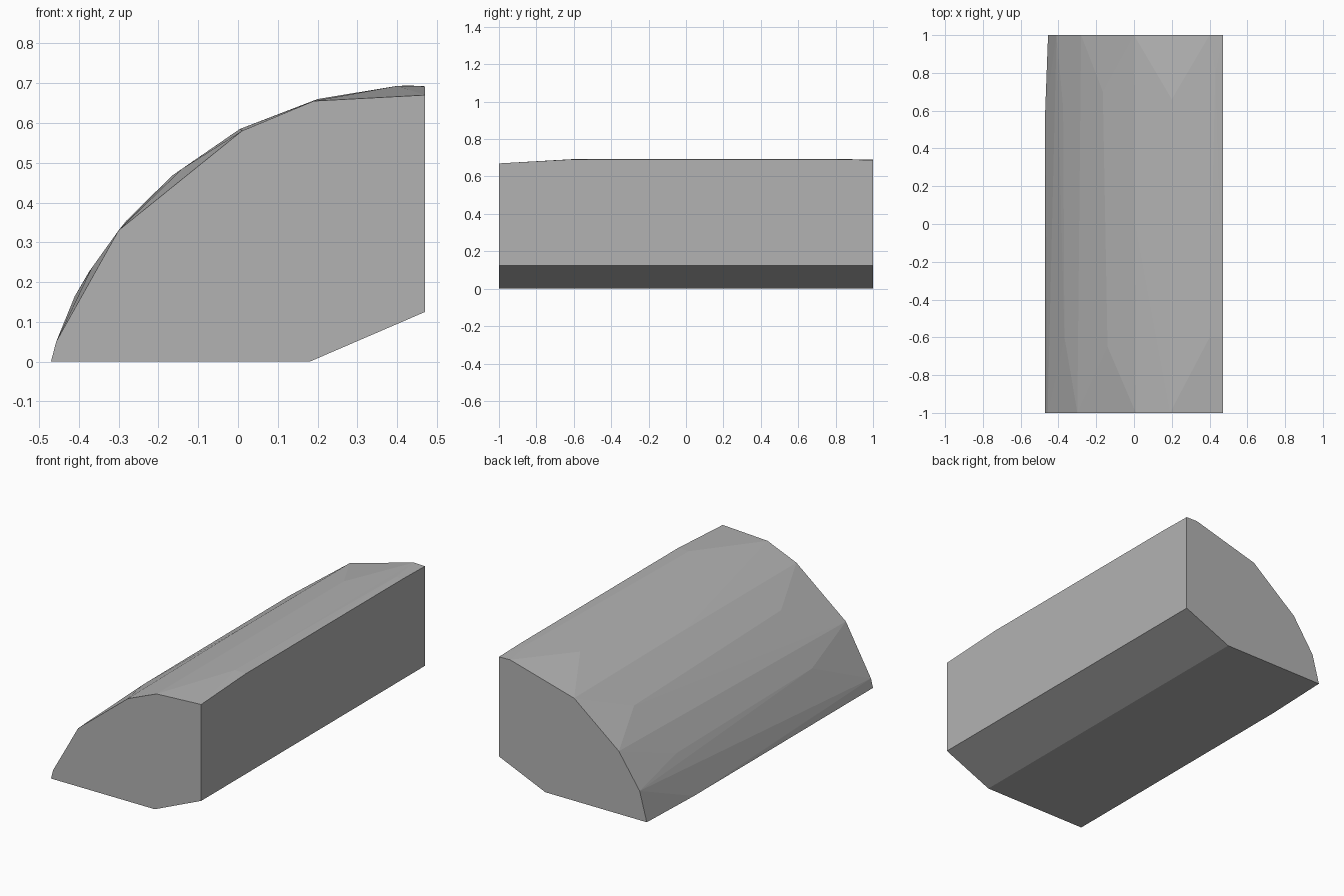
import bpy, bmesh

if "Cube" in bpy.data.objects:
    bpy.data.objects.remove(bpy.data.objects["Cube"])

# End profiles (x, z) and the bulging points between them (x, y, z)
base = [(0.18, 0), (0.47, 0.125)]
front = base + [(-0.47, 0), (-0.457, 0.05), (-0.30, 0.33), (0.01, 0.58),
                (0.19, 0.655), (0.47, 0.67)]
back = base + [(-0.455, 0), (-0.41, 0.165), (-0.28, 0.355), (0, 0.58),
               (0.40, 0.69), (0.47, 0.688)]
bulge = [(-0.47, 0.6, 0), (-0.368, -0.6, 0.235), (-0.375, 0.62, 0.225),
         (-0.14, -0.65, 0.485), (-0.165, 0.7, 0.468), (0.005, 0.0, 0.585),
         (0.20, 0.66, 0.66), (0.40, -0.6, 0.693), (0.47, -0.6, 0.692),
         (0.43, 0.8, 0.694), (0.47, 0.8, 0.692)]
points = [(x, -1, z) for x, z in front] + [(x, 1, z) for x, z in back] + bulge

# Faceted block wrapped around the points
bm = bmesh.new()
for p in points:
    bm.verts.new(p)
hull = bmesh.ops.convex_hull(bm, input=bm.verts)
loose = {v for v in hull["geom_interior"] + hull["geom_unused"]
         if isinstance(v, bmesh.types.BMVert)}
bmesh.ops.delete(bm, geom=list(loose), context="VERTS")
bmesh.ops.dissolve_limit(bm, angle_limit=0.01, verts=bm.verts, edges=bm.edges)
bmesh.ops.recalc_face_normals(bm, faces=bm.faces)
mesh = bpy.data.meshes.new("curved_block")
bm.to_mesh(mesh)
bm.free()
block = bpy.data.objects.new("curved_block", mesh)
bpy.context.collection.objects.link(block)

# Plain grey
grey = bpy.data.materials.new("grey")
grey.diffuse_color = (0.45, 0.45, 0.45, 1)
grey.use_nodes = True
grey.node_tree.nodes["Principled BSDF"].inputs["Base Color"].default_value = grey.diffuse_color
mesh.materials.append(grey)
